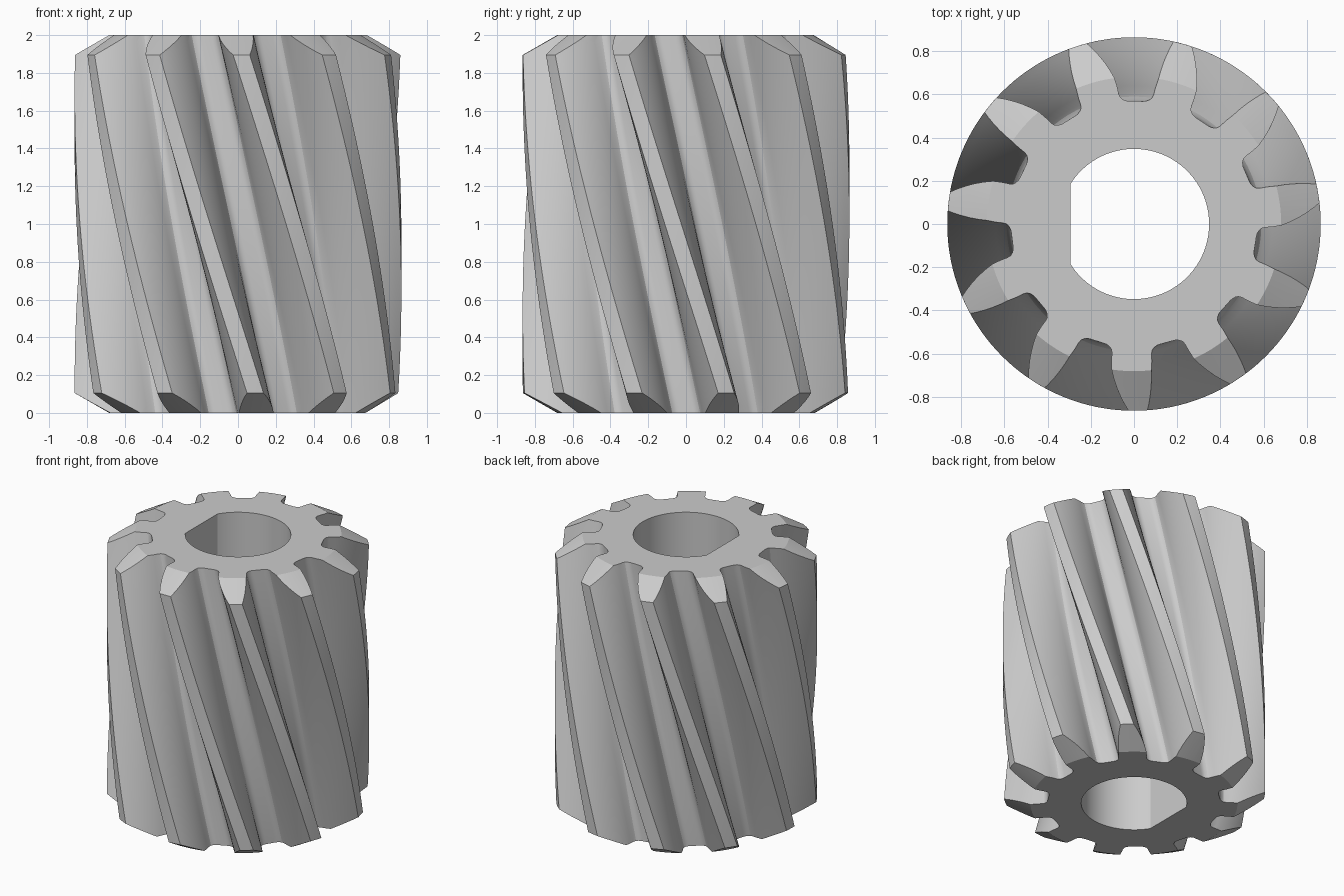
import bpy
import bmesh
from math import sin, cos, pi, radians, sqrt, atan2

TEETH, LEVELS = 11, 48
PITCH = 2 * pi / TEETH
TIP, HEIGHT = 0.865, 2.0
TWIST = radians(21)          # helix turn per unit of height
START = radians(-91)         # a tooth centre on the upper end

if "Cube" in bpy.data.objects:
    bpy.data.objects.remove(bpy.data.objects["Cube"])

steel = bpy.data.materials.new("grey steel")
steel.use_nodes = True
GREY = (0.6, 0.6, 0.6, 1)
steel.diffuse_color = GREY
steel.node_tree.nodes["Principled BSDF"].inputs["Base Color"].default_value = GREY


def loft(name, rings):
    """Skin a stack of closed rings and cap both ends."""
    bm = bmesh.new()
    rows = [[bm.verts.new(p) for p in ring] for ring in rings]
    n = len(rows[0])
    for low, high in zip(rows, rows[1:]):
        for i in range(n):
            j = (i + 1) % n
            bm.faces.new((low[i], low[j], high[j], high[i]))
    bm.faces.new(rows[0][::-1])
    bm.faces.new(rows[-1])
    mesh = bpy.data.meshes.new(name)
    bm.to_mesh(mesh)
    bm.free()
    mesh.materials.append(steel)
    obj = bpy.data.objects.new(name, mesh)
    bpy.context.collection.objects.link(obj)
    return obj


def circle(radius, z, n=128):
    return [(radius * cos(2 * pi * i / n), radius * sin(2 * pi * i / n), z) for i in range(n)]


# Half tooth: radius and angle in degrees from the tooth centre, root to tip
flank = [(0.570, 13.2), (0.572, 11.8), (0.579, 10.3), (0.590, 9.2), (0.606, 8.7),
         (0.64, 8.4), (0.68, 7.8), (0.72, 7.0), (0.76, 6.05), (0.80, 4.95),
         (0.835, 3.9), (TIP, 2.9)]
tooth = ([(r, -radians(a)) for r, a in flank] + [(TIP, 0)]
         + [(r, radians(a)) for r, a in flank[::-1]])
outline = [(r, START + k * PITCH + a) for k in range(TEETH) for r, a in tooth]


def gear_ring(z):
    turn = TWIST * (HEIGHT - z)
    return [(r * cos(a + turn), r * sin(a + turn), z) for r, a in outline]


# Twisted toothed body, slightly over length before trimming
margin = 0.05
levels = [-margin + (HEIGHT + 2 * margin) * i / LEVELS for i in range(LEVELS + 1)]
gear = loft("helical_gear", [gear_ring(z) for z in levels])

# Blank that trims the ends flat and chamfers the teeth
inner, reach, drop = 0.682, 0.98, 0.171
blank = loft("chamfer_blank", [circle(inner, 0), circle(reach, drop),
                               circle(reach, HEIGHT - drop), circle(inner, HEIGHT)])

# Round bore with one flat side
bore_r, flat_x, n = 0.348, -0.295, 96
edge = atan2(sqrt(bore_r ** 2 - flat_x ** 2), flat_x)
angles = [-edge + 2 * edge * i / n for i in range(n + 1)]
bore = loft("bore_cutter", [[(bore_r * cos(a), bore_r * sin(a), z) for a in angles]
                            for z in (-0.2, HEIGHT + 0.2)])

bpy.ops.object.select_all(action='DESELECT')
gear.select_set(True)
bpy.context.view_layer.objects.active = gear
for cutter, mode in ((blank, 'INTERSECT'), (bore, 'DIFFERENCE')):
    cutter.hide_render = True
    mod = gear.modifiers.new(cutter.name, 'BOOLEAN')
    mod.object, mod.operation, mod.solver = cutter, mode, 'EXACT'
    bpy.ops.object.modifier_apply(modifier=mod.name)
    bpy.data.objects.remove(cutter)

bpy.ops.object.shade_smooth_by_angle(angle=radians(25))
